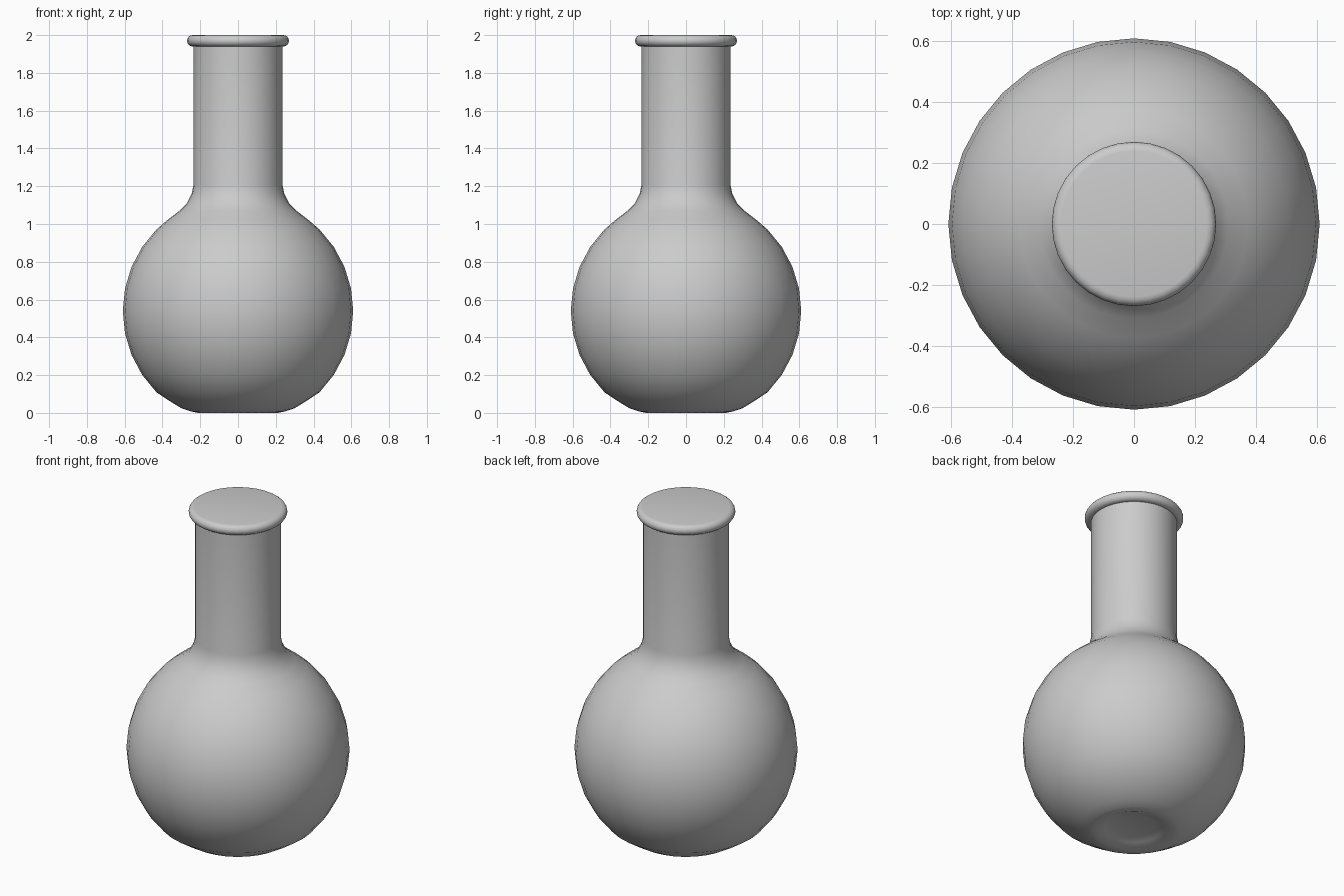
import bpy, bmesh
from math import sin, cos, pi, radians

if "Cube" in bpy.data.objects:
    bpy.data.objects.remove(bpy.data.objects["Cube"], do_unlink=True)

SEGMENTS = 32
GREY = (0.6, 0.6, 0.6, 1)

grey = bpy.data.materials.new("plain grey")
grey.use_nodes = True
grey.diffuse_color = GREY
grey.node_tree.nodes["Principled BSDF"].inputs["Base Color"].default_value = GREY


def arc(cx, cz, radius, start, end, steps):
    """Points on a circle in the profile plane, angles in degrees."""
    angles = [radians(start + (end - start) * i / steps) for i in range(steps + 1)]
    return [(cx + radius * cos(a), cz + radius * sin(a)) for a in angles]


def lathe(name, profile):
    """Revolve a profile of (radius, height) around z; close both ends."""
    bm = bmesh.new()
    rings = [[bm.verts.new((r * cos(2 * pi * i / SEGMENTS), r * sin(2 * pi * i / SEGMENTS), z))
              for i in range(SEGMENTS)] for r, z in profile]
    for low, high in zip(rings, rings[1:]):
        for i in range(SEGMENTS):
            j = (i + 1) % SEGMENTS
            bm.faces.new((low[i], low[j], high[j], high[i]))
    bm.faces.new(rings[0][::-1])
    bm.faces.new(rings[-1])
    mesh = bpy.data.meshes.new(name)
    bm.to_mesh(mesh)
    bm.free()
    mesh.materials.append(grey)
    obj = bpy.data.objects.new(name, mesh)
    bpy.context.collection.objects.link(obj)
    bpy.ops.object.select_all(action="DESELECT")
    obj.select_set(True)
    bpy.context.view_layer.objects.active = obj
    bpy.ops.object.shade_smooth_by_angle(angle=radians(40))
    return obj


# Dimpled base, round bulb, flared shoulder, straight neck and rolled lip
base = [(0.11, 0.03), (0.16, 0.018), (0.21, 0.004), (0.25, 0.008), (0.30, 0.025), (0.35, 0.055)]
bulb = arc(0, 0.54, 0.61, -45, 45, 8)
shoulder = [(0.375, 1.02), (0.31, 1.07), (0.27, 1.11), (0.245, 1.16), (0.235, 1.21)]
neck = [(0.235, 1.94)]
lip = arc(0.24, 1.97, 0.03, -90, 90, 8)
base[2] = (0.21, 0)
lathe("flask", base + bulb + shoulder + neck + lip)
